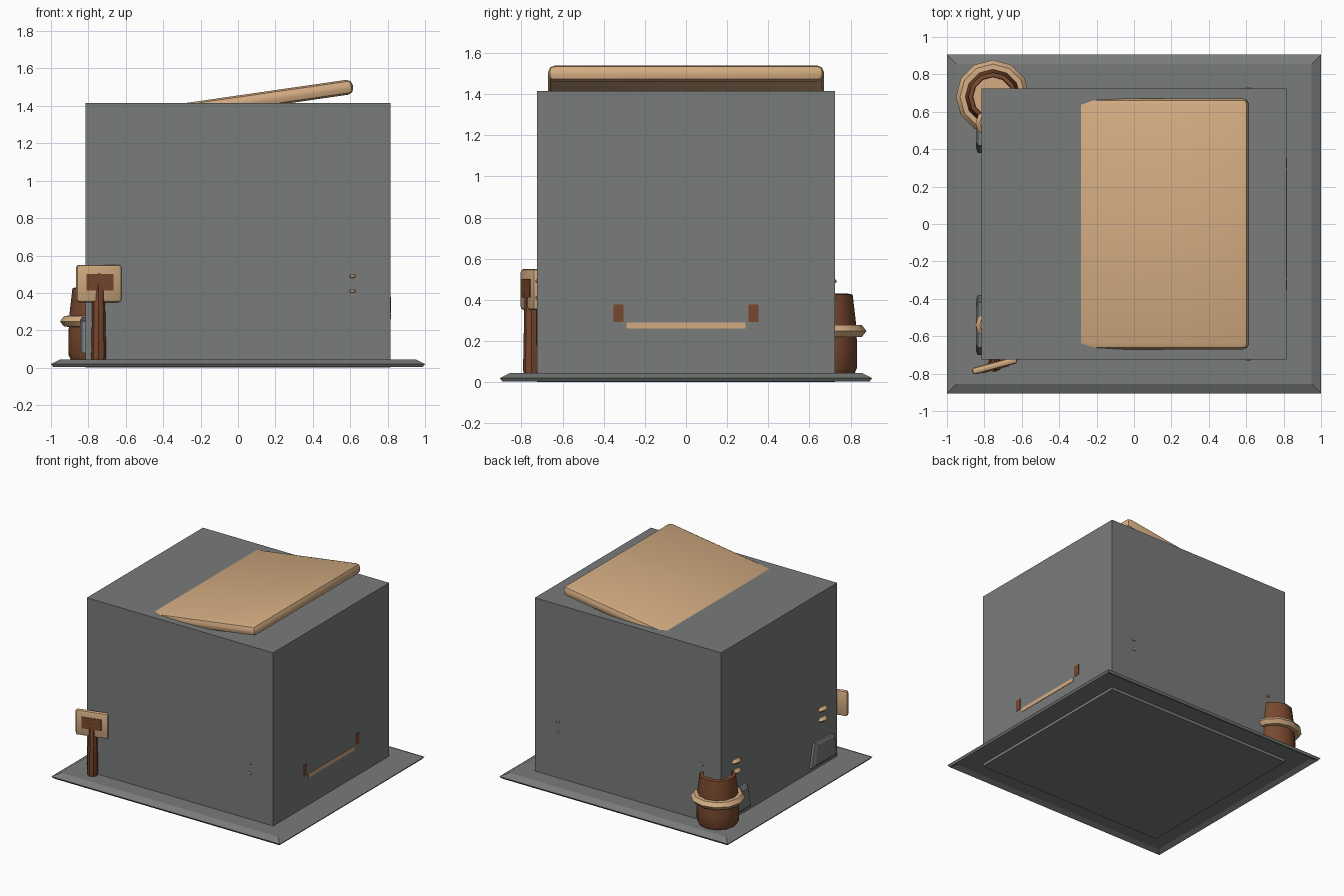
import bpy, bmesh, math
from mathutils import Matrix

if "Cube" in bpy.data.objects:
    bpy.data.objects.remove(bpy.data.objects["Cube"], do_unlink=True)


def material(name, rgb):
    m = bpy.data.materials.new(name)
    m.use_nodes = True
    m.diffuse_color = (*rgb, 1)
    m.node_tree.nodes["Principled BSDF"].inputs["Base Color"].default_value = (*rgb, 1)
    return m


GREY = material("stone grey", (0.19, 0.2, 0.195))
TAN = material("light wood", (0.65, 0.41, 0.22))
BROWN = material("dark wood", (0.19, 0.065, 0.028))


def finish(name, bm, mat, smooth=False):
    bmesh.ops.recalc_face_normals(bm, faces=bm.faces)
    me = bpy.data.meshes.new(name)
    bm.to_mesh(me)
    bm.free()
    me.materials.append(mat)
    ob = bpy.data.objects.new(name, me)
    bpy.context.collection.objects.link(ob)
    if smooth:
        bpy.ops.object.select_all(action='DESELECT')
        ob.select_set(True)
        bpy.context.view_layer.objects.active = ob
        bpy.ops.object.shade_smooth_by_angle(angle=math.radians(35))
    return ob


def box(name, centre, size, mat, bevel=0, segments=2, turn=0, axis='Z'):
    bm = bmesh.new()
    bmesh.ops.create_cube(bm, size=1, matrix=Matrix.Diagonal((*size, 1)))
    if bevel:
        bmesh.ops.bevel(bm, geom=bm.edges[:], offset=bevel, segments=segments,
                        profile=0.5, affect='EDGES')
    bm.transform(Matrix.Translation(centre) @ Matrix.Rotation(math.radians(turn), 4, axis))
    return finish(name, bm, mat, bool(bevel))


def loft(name, rings, mat, smooth=False, closed=False):
    """Skin a list of equal-length point rings, capping the ends unless closed."""
    bm = bmesh.new()
    loops = [[bm.verts.new(p) for p in ring] for ring in rings]
    pairs = list(zip(loops, loops[1:]))
    if closed:
        pairs.append((loops[-1], loops[0]))
    else:
        bm.faces.new(loops[0])
        bm.faces.new(loops[-1])
    n = len(loops[0])
    for a, b in pairs:
        for i in range(n):
            bm.faces.new((a[i], a[(i + 1) % n], b[(i + 1) % n], b[i]))
    return finish(name, bm, mat, smooth)


def rectangle(x, y, z):
    return [(-x, -y, z), (x, -y, z), (x, y, z), (-x, y, z)]


def turned(name, x, y, profile, mat, sides=12, closed=False):
    rings = [[(x + r * math.cos(math.tau * i / sides),
               y + r * math.sin(math.tau * i / sides), z) for i in range(sides)]
             for r, z in profile]
    return loft(name, rings, mat, True, closed)


# Bevelled ground slab with a shallow hollow underneath
slab = [(0.05, 0.045), (0, 0.02), (0.012, 0.004), (0.05, 0.022)]
loft("base_slab", [rectangle(1 - i, 0.905 - i, z) for i, z in slab], GREY)

# Main block
box("main_block", (0, 0, 0.7075), (1.63, 1.45, 1.415), GREY)

# Tilted hatch sinking into the top
box("tilted_hatch", (0.13, 0, 1.434), (0.98, 1.34, 0.08), TAN,
    bevel=0.032, turn=-8.2, axis='Y')

# Handle: thin rail with two brackets on the side
box("handle_rail", (0.814, 0, 0.275), (0.008, 0.58, 0.03), TAN)
for name, y in (("front", -0.328), ("back", 0.328)):
    box("handle_bracket_" + name, (0.814, y, 0.335), (0.008, 0.05, 0.085), BROWN)

# Sign board on a post
turn = 15
box("sign_board", (-0.745, -0.757, 0.45), (0.25, 0.038, 0.2), TAN,
    bevel=0.016, turn=turn)
box("sign_crossbar", (-0.742, -0.762, 0.457), (0.15, 0.036, 0.09), BROWN, turn=turn)
turned("sign_post", -0.745, -0.752,
       [(0.036, 0.04), (0.04, 0.06), (0.033, 0.42), (0.026, 0.505), (0.015, 0.52)],
       BROWN, sides=8)

# Barrel with recessed top and a hoop
bx, by = -0.755, 0.68
turned("barrel_body", bx, by,
       [(0.14, 0.045), (0.152, 0.07), (0.152, 0.16), (0.147, 0.28), (0.13, 0.425),
        (0.108, 0.43), (0.105, 0.39)], BROWN)
turned("barrel_top", bx, by, [(0.107, 0.38), (0.107, 0.4)], TAN)
turned("barrel_hoop", bx, by,
       [(0.14, 0.218), (0.175, 0.22), (0.197, 0.248), (0.175, 0.277), (0.14, 0.279)],
       TAN, closed=True)

# Leaning plates and paired pegs along the other side
for side, s in (("front", -1), ("back", 1)):
    outer = [(-0.835, s * y, z) for y, z in ((0.7, 0.08), (0.38, 0.08), (0.42, 0.27), (0.66, 0.25))]
    inner = [(-0.8, y, z) for x, y, z in outer]
    mid = [(-0.846, s * y, z) for y, z in ((0.68, 0.095), (0.41, 0.095), (0.44, 0.25), (0.64, 0.235))]
    loft("leaning_plate_" + side, [inner, outer, mid], GREY)
    for level, z in (("low", 0.41), ("high", 0.49)):
        turned("side_peg_%s_%s" % (side, level), -0.775, s * 0.54,
               [(0.05, z - 0.02), (0.072, z), (0.05, z + 0.02)], TAN, sides=10)
        for end, x in (("left", 0.612), ("right", -0.65)):
            box("pin_%s_%s_%s" % (side, end, level), (x, s * 0.725, z),
                (0.03, 0.012, 0.018), TAN, bevel=0.004, segments=1)
